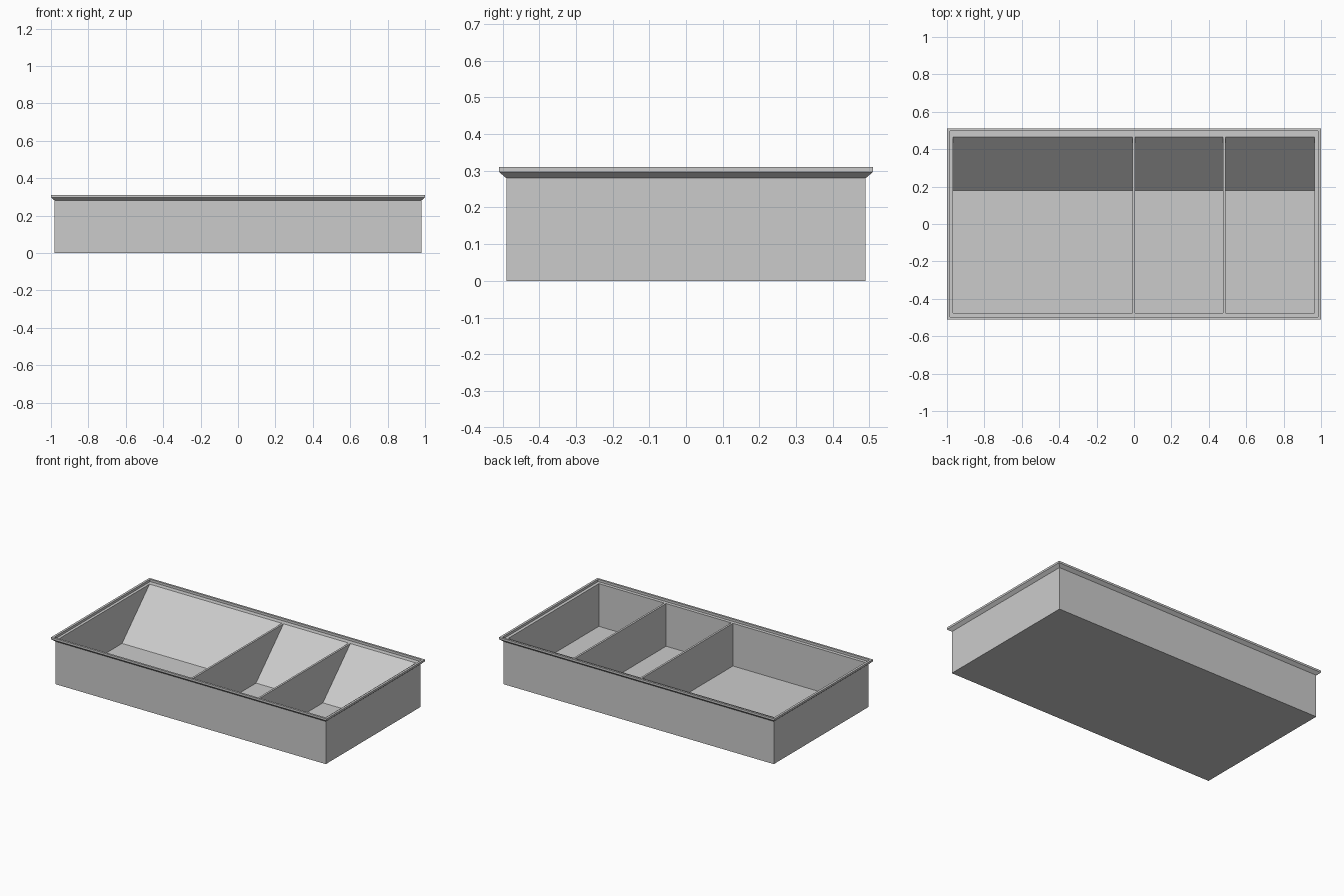
import bpy
import bmesh

cube = bpy.data.objects.get("Cube")
if cube:
    bpy.data.objects.remove(cube, do_unlink=True)

grey = bpy.data.materials.new("light_grey")
grey.use_nodes = True
colour = (0.6, 0.6, 0.6, 1)
grey.diffuse_color = colour
grey.node_tree.nodes["Principled BSDF"].inputs["Base Color"].default_value = colour

FLOOR, LEDGE = 0.015, 0.295


def make_object(name, bm):
    bmesh.ops.recalc_face_normals(bm, faces=bm.faces)
    mesh = bpy.data.meshes.new(name)
    bm.to_mesh(mesh)
    bm.free()
    mesh.materials.append(grey)
    obj = bpy.data.objects.new(name, mesh)
    bpy.context.collection.objects.link(obj)
    return obj


def loft(name, rings):
    """Join closed rings of points into a capped solid."""
    bm = bmesh.new()
    loops = [[bm.verts.new(p) for p in ring] for ring in rings]
    for low, high in zip(loops, loops[1:]):
        for i in range(len(low)):
            j = (i + 1) % len(low)
            bm.faces.new((low[i], low[j], high[j], high[i]))
    bm.faces.new(loops[0][::-1])
    bm.faces.new(loops[-1])
    return make_object(name, bm)


def rectangle(x, y, z):
    return [(-x, -y, z), (x, -y, z), (x, y, z), (-x, y, z)]


# Solid body with chamfered flange, raised lip and recessed ledge
tray = loft("divided_tray", [
    rectangle(0.98, 0.49, 0),
    rectangle(0.98, 0.49, 0.28),
    rectangle(1.0, 0.51, 0.297),
    rectangle(1.0, 0.51, 0.31),
    rectangle(0.985, 0.497, 0.31),
    rectangle(0.985, 0.497, LEDGE),
])

# Three compartments with a sloping back, leaving thin dividers
slope = (0.465 - 0.18) / (LEDGE - FLOOR)
top = LEDGE + 0.01
profile = [(-0.475, FLOOR), (0.18, FLOOR),
           (0.18 + slope * (top - FLOOR), top), (-0.475, top)]
for left, right in [(-0.967, -0.008), (0.005, 0.477), (0.49, 0.965)]:
    cutter = loft("compartment_cutter",
                  [[(x, y, z) for y, z in profile] for x in (left, right)])
    cutter.hide_render = True
    cut = tray.modifiers.new("compartment", "BOOLEAN")
    cut.operation = "DIFFERENCE"
    cut.solver = "EXACT"
    cut.object = cutter
    bpy.context.view_layer.objects.active = tray
    bpy.ops.object.modifier_apply(modifier=cut.name)
    bpy.data.objects.remove(cutter, do_unlink=True)
